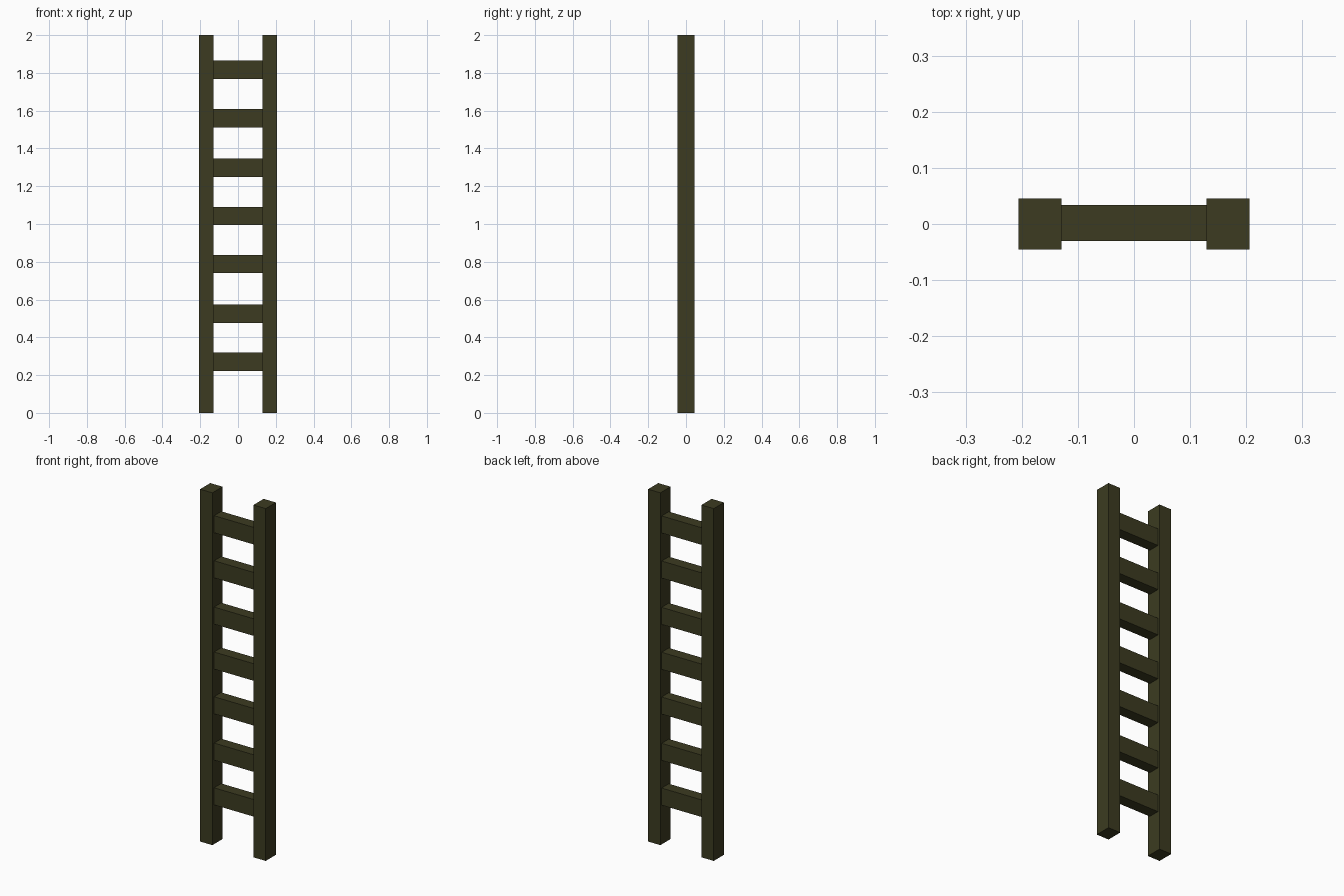
import bpy

if "Cube" in bpy.data.objects:
    bpy.data.objects.remove(bpy.data.objects["Cube"])

wood = bpy.data.materials.new("dark olive wood")
wood.diffuse_color = (0.045, 0.044, 0.015, 1)
wood.use_nodes = True
wood.node_tree.nodes["Principled BSDF"].inputs["Base Color"].default_value = wood.diffuse_color


def box(name, center, size):
    bpy.ops.mesh.primitive_cube_add(size=1, location=center)
    ob = bpy.context.object
    ob.name = name
    ob.scale = size
    bpy.ops.object.transform_apply(location=False, rotation=False, scale=True)
    ob.data.materials.append(wood)
    return ob


# Upright side rails
for side, label in ((-1, "left"), (1, "right")):
    box(f"{label}_rail", (side * 0.1675, 0, 1), (0.077, 0.091, 2))

# Slightly unevenly spaced rungs, butted into the rails
for i, z in enumerate((0.271, 0.525, 0.788, 1.042, 1.288 + 0.009, 1.56, 1.816)):
    box(f"rung_{i + 1}", (0, 0.002, z), (0.26, 0.064, 0.097))
